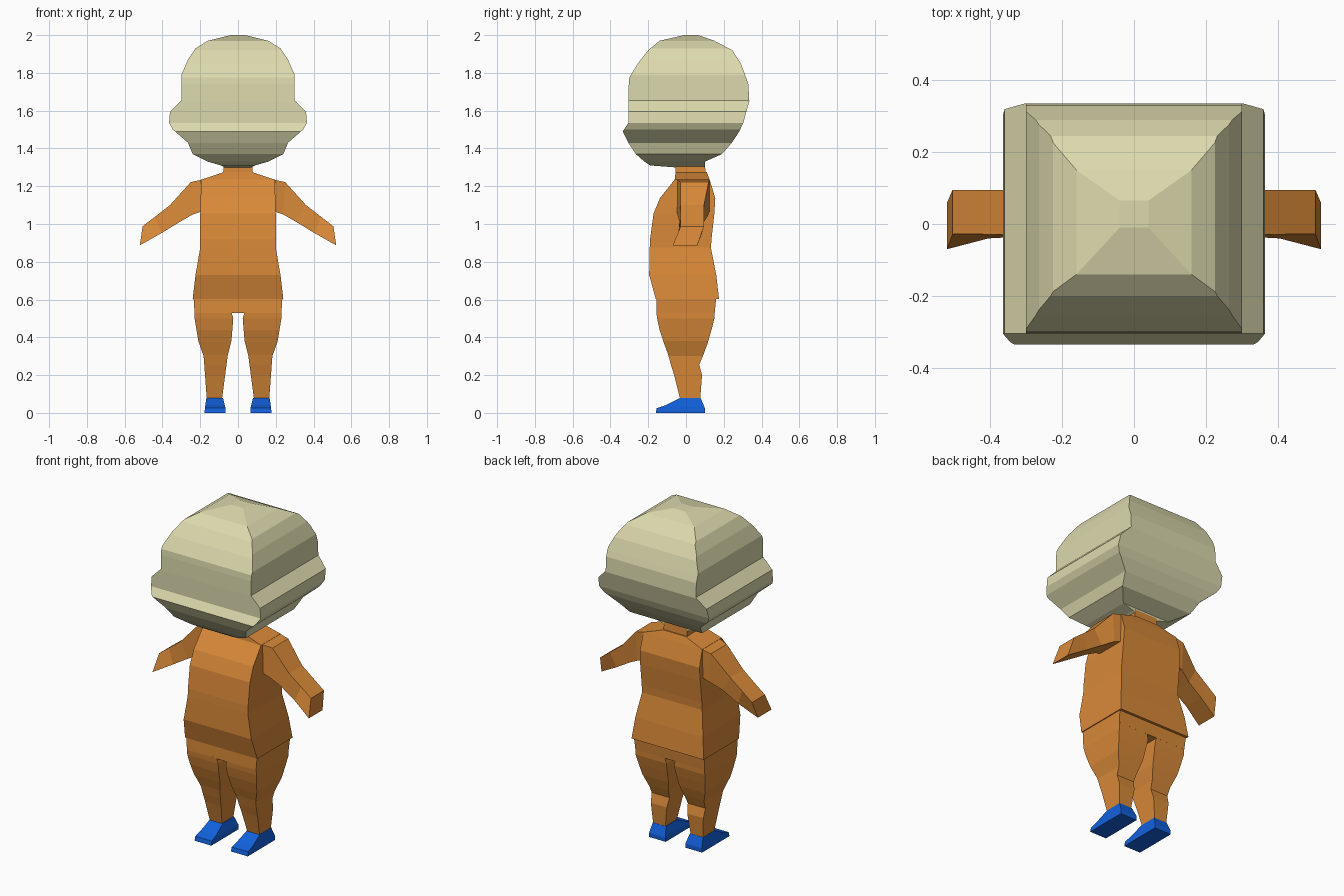
import bpy, bmesh


def material(name, rgb):
    m = bpy.data.materials.new(name)
    m.diffuse_color = (*rgb, 1)
    return m


CREAM = material("cream", (0.72, 0.70, 0.42))
ORANGE = material("orange", (0.69, 0.25, 0.04))
BLUE = material("blue", (0.006, 0.12, 0.72))


def skin(name, rings, mat):
    """Bridge four-cornered rings into a closed flat-shaded solid."""
    bm = bmesh.new()
    vs = [[bm.verts.new(p) for p in r] for r in rings]
    for a, b in zip(vs, vs[1:]):
        for i in range(4):
            j = (i + 1) % 4
            bm.faces.new((a[i], a[j], b[j], b[i]))
    bm.faces.new(vs[0])
    bm.faces.new(vs[-1])
    bmesh.ops.recalc_face_normals(bm, faces=bm.faces)
    me = bpy.data.meshes.new(name)
    bm.to_mesh(me)
    bm.free()
    me.materials.append(mat)
    ob = bpy.data.objects.new(name, me)
    bpy.context.collection.objects.link(ob)
    return ob


def sample(profile, z):
    """Interpolate an ascending profile of (z, low, high)."""
    if z <= profile[0][0]:
        return profile[0][1:]
    for (z0, a0, b0), (z1, a1, b1) in zip(profile, profile[1:]):
        if z <= z1:
            t = (z - z0) / (z1 - z0)
            return a0 + (a1 - a0) * t, b0 + (b1 - b0) * t
    return profile[-1][1:]


def block(name, front, side, mat, sign=1):
    """Solid whose outline follows a front (x) and a side (y) profile."""
    rings = []
    for z in sorted({p[0] for p in front + side}):
        x0, x1 = sample(front, z)
        y0, y1 = sample(side, z)
        rings.append([(sign * x, y, z) for x, y in
                      ((x0, y0), (x1, y0), (x1, y1), (x0, y1))])
    return skin(name, rings, mat)


def sym(*pts):
    return [(z, -w, w) for z, w in pts]


# Head
block("head",
      sym((1.30, 0.07), (1.31, 0.09), (1.33, 0.16), (1.37, 0.24), (1.43, 0.265),
          (1.50, 0.345), (1.535, 0.365), (1.595, 0.36), (1.655, 0.30),
          (1.79, 0.30), (1.87, 0.265), (1.93, 0.225), (1.97, 0.16), (2.0, 0.04)),
      [(1.30, -0.06, 0.10), (1.31, -0.19, 0.10), (1.33, -0.22, 0.10),
       (1.37, -0.265, 0.19), (1.43, -0.305, 0.243), (1.49, -0.335, 0.282),
       (1.535, -0.305, 0.303), (1.65, -0.305, 0.335), (1.74, -0.303, 0.33),
       (1.775, -0.30, 0.318), (1.85, -0.255, 0.29), (1.92, -0.20, 0.245),
       (1.97, -0.14, 0.15), (2.0, -0.01, 0.065)], CREAM)

# Neck
block("neck", sym((1.25, 0.08), (1.32, 0.075)),
      [(1.25, -0.055, 0.105), (1.32, -0.055, 0.10)], ORANGE)

# Jacket body
block("torso",
      sym((0.603, 0.24), (0.73, 0.225), (0.875, 0.20), (1.05, 0.20),
          (1.235, 0.195), (1.275, 0.075)),
      [(0.603, -0.16, 0.175), (0.73, -0.195, 0.16), (0.875, -0.192, 0.132),
       (0.92, -0.19, 0.135), (1.055, -0.172, 0.15), (1.137, -0.138, 0.155),
       (1.235, -0.06, 0.125), (1.275, -0.055, 0.11)], ORANGE)

# Hips
block("hips", sym((0.53, 0.23), (0.61, 0.235)),
      [(0.53, -0.157, 0.152), (0.61, -0.155, 0.16)], ORANGE)

# Arm sections: top (x, z, y0, y1) then bottom (x, z, y0, y1)
ARM = [
    ((0.18, 1.237, -0.05, 0.125), (0.18, 1.07, -0.05, 0.125)),
    ((0.25, 1.222, -0.03, 0.12), (0.24, 1.05, -0.045, 0.12)),
    ((0.36, 1.10, -0.03, 0.095), (0.31, 1.01, -0.035, 0.095)),
    ((0.44, 1.038, -0.028, 0.095), (0.405, 0.952, -0.04, 0.085)),
    ((0.505, 0.988, -0.028, 0.095), (0.52, 0.887, -0.07, 0.06)),
]

for label, s in (("left", 1), ("right", -1)):
    # Arm
    skin(label + "_arm",
         [[(s * t[0], t[2], t[1]), (s * t[0], t[3], t[1]),
           (s * b[0], b[3], b[1]), (s * b[0], b[2], b[1])] for t, b in ARM], ORANGE)
    # Leg
    block(label + "_leg",
          [(0.07, 0.085, 0.165), (0.30, 0.055, 0.182), (0.38, 0.035, 0.21),
           (0.50, 0.025, 0.23), (0.535, 0.035, 0.23)],
          [(0.07, -0.03, 0.075), (0.20, -0.063, 0.085), (0.255, -0.08, 0.07),
           (0.31, -0.095, 0.093), (0.37, -0.117, 0.115), (0.44, -0.14, 0.135),
           (0.50, -0.153, 0.15), (0.535, -0.157, 0.152)], ORANGE, s)
    # Shoe
    block(label + "_shoe",
          [(0.0, 0.065, 0.177), (0.03, 0.067, 0.175), (0.08, 0.08, 0.167)],
          [(0.0, -0.16, 0.10), (0.025, -0.155, 0.10), (0.042, -0.105, 0.093),
           (0.08, -0.03, 0.077)], BLUE, s)
